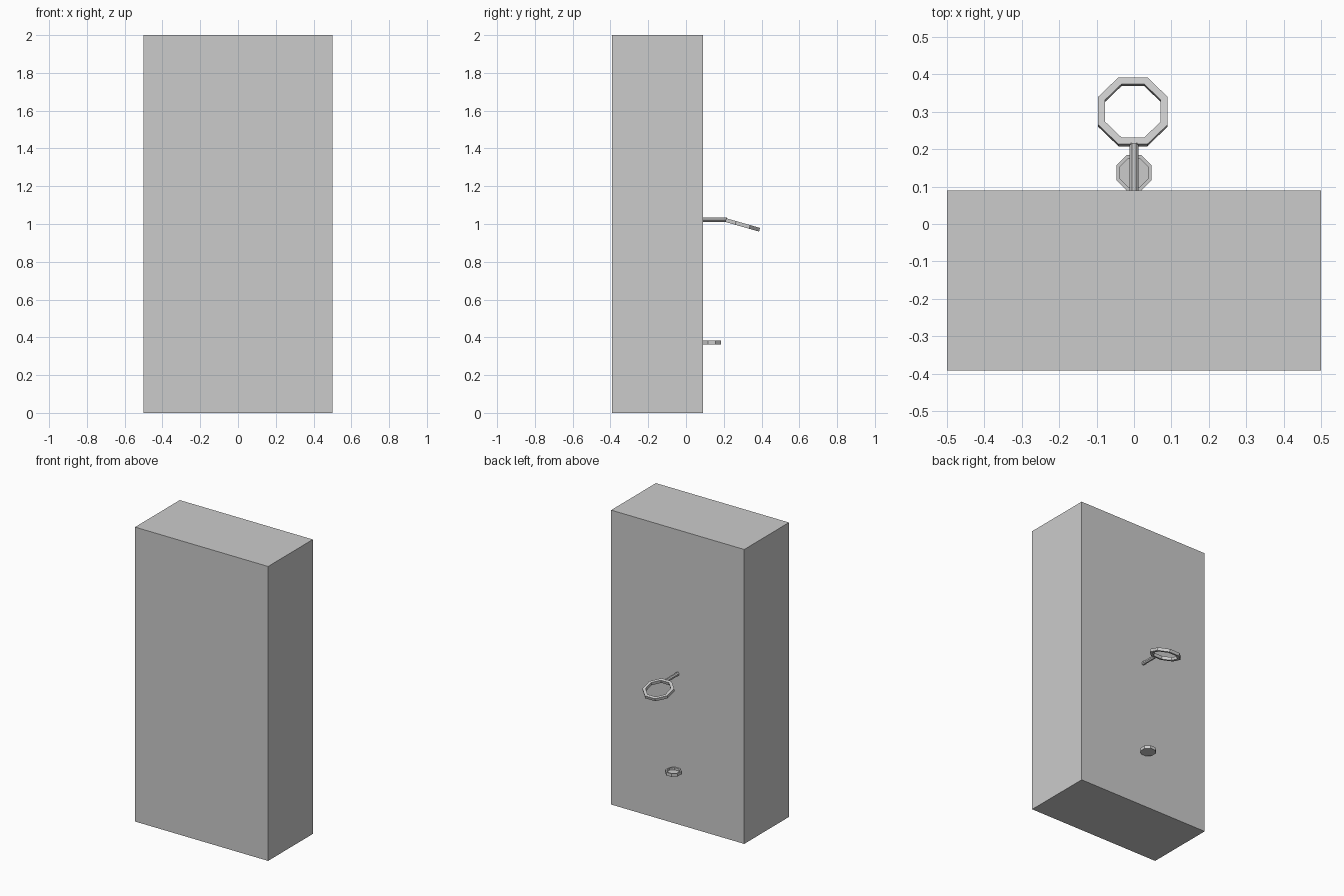
import bpy
from math import cos, sin, pi, radians

if "Cube" in bpy.data.objects:
    bpy.data.objects.remove(bpy.data.objects["Cube"])

SIDES = 8


def make_object(name, verts, faces):
    mesh = bpy.data.meshes.new(name)
    mesh.from_pydata(verts, [], faces)
    obj = bpy.data.objects.new(name, mesh)
    bpy.context.collection.objects.link(obj)
    return obj


def lathe(name, profile, closed, location, rotation=(0, 0, 0)):
    """Octagonal sweep of (apothem, z) points; open profiles get end caps."""
    n = len(profile)
    k = 1 / cos(pi / SIDES)
    verts = []
    for i in range(SIDES):
        a = 2 * pi * (i + 0.5) / SIDES
        verts += [(r * k * cos(a), r * k * sin(a), z) for r, z in profile]
    faces = []
    for i in range(SIDES):
        p, q = i * n, (i + 1) % SIDES * n
        for j in range(n if closed else n - 1):
            m = (j + 1) % n
            faces.append((p + j, q + j, q + m, p + m))
    if not closed:
        faces.append([i * n for i in reversed(range(SIDES))])
        faces.append([i * n + n - 1 for i in range(SIDES)])
    obj = make_object(name, verts, faces)
    obj.location = location
    obj.rotation_euler = rotation
    return obj


# Main slab
bpy.ops.mesh.primitive_cube_add(size=1, location=(0, -0.151, 1))
slab = bpy.context.object
slab.name = "slab"
slab.scale = (1, 0.48, 2)

# Tilted open ring, closed square section
lathe("ring", [(0.093, -0.01), (0.093, 0.01), (0.074, 0.01), (0.074, -0.01)],
      True, (-0.003, 0.300, 0.995), (radians(-16), 0, 0))

# Arm from the slab to the ring, running along y
lathe("ring_arm", [(0.0115, 0), (0.0115, 0.128)],
      False, (0, 0.088, 1.022), (radians(-90), 0, 0))

# Shallow dish with a raised rim and a solid base
lathe("dish", [(0.047, 0), (0.047, 0.021), (0.038, 0.021), (0.038, 0.006)],
      False, (0, 0.137, 0.363))
